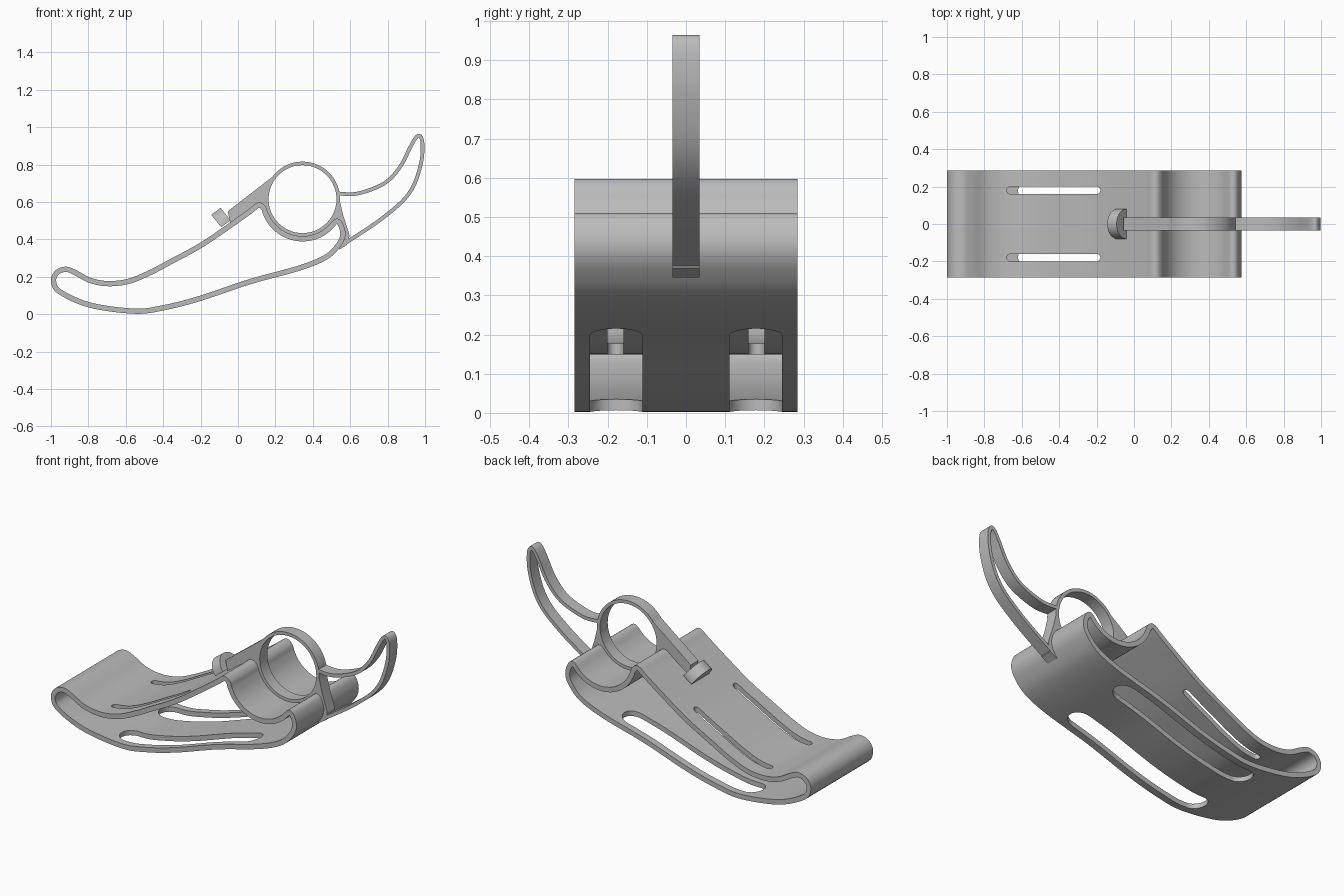
import bpy, bmesh, math
from mathutils import Vector

if "Cube" in bpy.data.objects:
    bpy.data.objects.remove(bpy.data.objects["Cube"])

mat = bpy.data.materials.new("matte grey")
mat.use_nodes = True
GREY = (0.5, 0.5, 0.5, 1)
mat.diffuse_color = GREY
mat.node_tree.nodes["Principled BSDF"].inputs["Base Color"].default_value = GREY

RING = Vector((0.345, 0.615))   # ring centre in the x-z plane
HALF, SLIM = 0.285, 0.035       # half widths of shell and bracket


def make(name, bm):
    bmesh.ops.recalc_face_normals(bm, faces=bm.faces)
    me = bpy.data.meshes.new(name)
    bm.to_mesh(me)
    bm.free()
    ob = bpy.data.objects.new(name, me)
    bpy.context.scene.collection.objects.link(ob)
    me.materials.append(mat)
    return ob


def arc(r, a, b, n):
    angles = [math.radians(a + (b - a) * i / n) for i in range(n + 1)]
    return [RING + Vector((math.cos(t), math.sin(t))) * r for t in angles]


def smooth(pts, closed, steps=6):
    """Spline through the points."""
    pts = [Vector(p) for p in pts]
    n = len(pts)
    get = (lambda i: pts[i % n]) if closed else (lambda i: pts[max(0, min(n - 1, i))])
    out = []
    for i in range(n if closed else n - 1):
        p, q, r, s = (get(i + k) for k in (-1, 0, 1, 2))
        for k in range(steps):
            t = k / steps
            out.append(0.5 * (2 * q + (r - p) * t + (2 * p - 5 * q + 4 * r - s) * t * t
                              + (3 * q - p - 3 * r + s) * t ** 3))
    return out if closed else out + [pts[-1]]


def ribbon(name, path, thick, half, closed):
    """Strip of even thickness following a path, extruded along y."""
    bm = bmesh.new()
    n = len(path)
    rows = []
    for i, p in enumerate(path):
        a, b = (path[i - 1], path[(i + 1) % n]) if closed else (path[max(i - 1, 0)], path[min(i + 1, n - 1)])
        d = (b - a).normalized()
        off = Vector((-d.y, d.x)) * thick / 2
        rows.append([bm.verts.new((q.x, y, q.y)) for q, y in
                     ((p + off, -half), (p + off, half), (p - off, half), (p - off, -half))])
    for i in range(n if closed else n - 1):
        a, b = rows[i], rows[(i + 1) % n]
        for k in range(4):
            m = (k + 1) % 4
            bm.faces.new((a[k], a[m], b[m], b[k]))
    if not closed:
        bm.faces.new(rows[0])
        bm.faces.new(rows[-1])
    return make(name, bm)


def prism(name, bottom, top):
    """Solid between two matching outlines."""
    bm = bmesh.new()
    a = [bm.verts.new(p) for p in bottom]
    b = [bm.verts.new(p) for p in top]
    bm.faces.new(a)
    bm.faces.new(b)
    for i in range(len(a)):
        j = (i + 1) % len(a)
        bm.faces.new((a[i], a[j], b[j], b[i]))
    return make(name, bm)


def plate(name, pts):
    return prism(name, [(x, -SLIM, z) for x, z in pts], [(x, SLIM, z) for x, z in pts])


def slot(x0, x1, y, r, low, high):
    """Round-ended cutter; low and high give z at each x."""
    pts = []
    for cx, start in ((x1 - r, -90), (x0 + r, 90)):
        for i in range(13):
            t = math.radians(start + 15 * i)
            pts.append((cx + r * math.cos(t), y + r * math.sin(t)))
    ob = prism("slot_cutter", [(px, py, low(px)) for px, py in pts],
               [(px, py, high(px)) for px, py in pts])
    ob.hide_render = True
    return ob


# Hollow shell: left nose, top wall, cradle, right lip, sole
outline = [(-0.986, 0.175), (-0.968, 0.222), (-0.92, 0.24), (-0.87, 0.222), (-0.79, 0.18),
           (-0.69, 0.163), (-0.58, 0.177), (-0.47, 0.222), (-0.36, 0.28), (-0.2, 0.367),
           (-0.04, 0.475), (0.065, 0.55), (0.11, 0.583), (0.136, 0.568)]
outline += arc(0.212, 202, 312, 8)
outline += [(0.528, 0.497), (0.552, 0.47), (0.56, 0.42), (0.535, 0.367), (0.47, 0.305),
            (0.33, 0.247), (0.065, 0.174), (-0.2, 0.085), (-0.39, 0.036), (-0.55, 0.016),
            (-0.79, 0.048), (-0.95, 0.118)]
shell = ribbon("shell", smooth(outline, True), 0.028, HALF, True)

# Narrow slots in the top wall, wide slots in the sole
cutters = []
for side in (-1, 1):
    cutters.append(slot(-0.68, -0.18, side * 0.18, 0.02, lambda x: 0.11, lambda x: 0.7))
    cutters.append(slot(-0.62, 0.27, side * 0.178, 0.067, lambda x: -0.1,
                        lambda x: 0.1 + 0.27 * (x + 0.62)))
bpy.context.view_layer.objects.active = shell
for c in cutters:
    mod = shell.modifiers.new("slot", 'BOOLEAN')
    mod.operation, mod.solver, mod.object = 'DIFFERENCE', 'EXACT', c
    bpy.ops.object.modifier_apply(modifier=mod.name)
for c in cutters:
    bpy.data.objects.remove(c)

# Ring in the cradle
ribbon("ring", arc(0.191, 0, 360, 64)[:-1], 0.019, SLIM, True)

# Arm running from the ring down the top wall
plate("ring_arm", [(-0.055, 0.55), (0.185, 0.735)] + [tuple(p) for p in arc(0.192, 143, 196, 10)]
      + [(0.14, 0.57), (0.11, 0.583), (0.065, 0.55), (-0.04, 0.475)])

# Web between the ring, the right lip and the tail
plate("lip_web", [(0.535, 0.66), (0.543, 0.61), (0.562, 0.53), (0.597, 0.42), (0.583, 0.37),
                  (0.54, 0.345), (0.54, 0.375), (0.56, 0.42), (0.552, 0.47), (0.528, 0.497),
                  (0.5, 0.47)] + [tuple(p) for p in arc(0.192, 318, 372, 10)])

# Half-round stop at the end of the arm
along, up = Vector((0.05, 0, 0.037)), Vector((-0.053, 0, 0.066))
base = Vector((-0.09, 0, 0.465))
half_disc = [base + up * math.sin(t) + Vector((0, 0.08 * math.cos(t), 0))
             for t in (math.pi * i / 24 for i in range(25))]
prism("arm_stop", half_disc, [p + along for p in half_disc])

# Looped tail
tail = [(0.535, 0.645), (0.64, 0.645), (0.78, 0.698), (0.865, 0.785), (0.92, 0.89),
        (0.95, 0.942), (0.972, 0.953), (0.986, 0.915), (0.981, 0.82), (0.945, 0.70),
        (0.89, 0.615), (0.80, 0.535), (0.70, 0.462), (0.545, 0.362)]
ribbon("tail_loop", smooth(tail, False), 0.02, SLIM, False)

# Smooth curved walls, keep rims crisp
bpy.ops.object.select_all(action='DESELECT')
for ob in bpy.context.scene.objects:
    if ob.type == 'MESH':
        ob.select_set(True)
        bpy.context.view_layer.objects.active = ob
bpy.ops.object.shade_smooth_by_angle(angle=math.radians(30))
